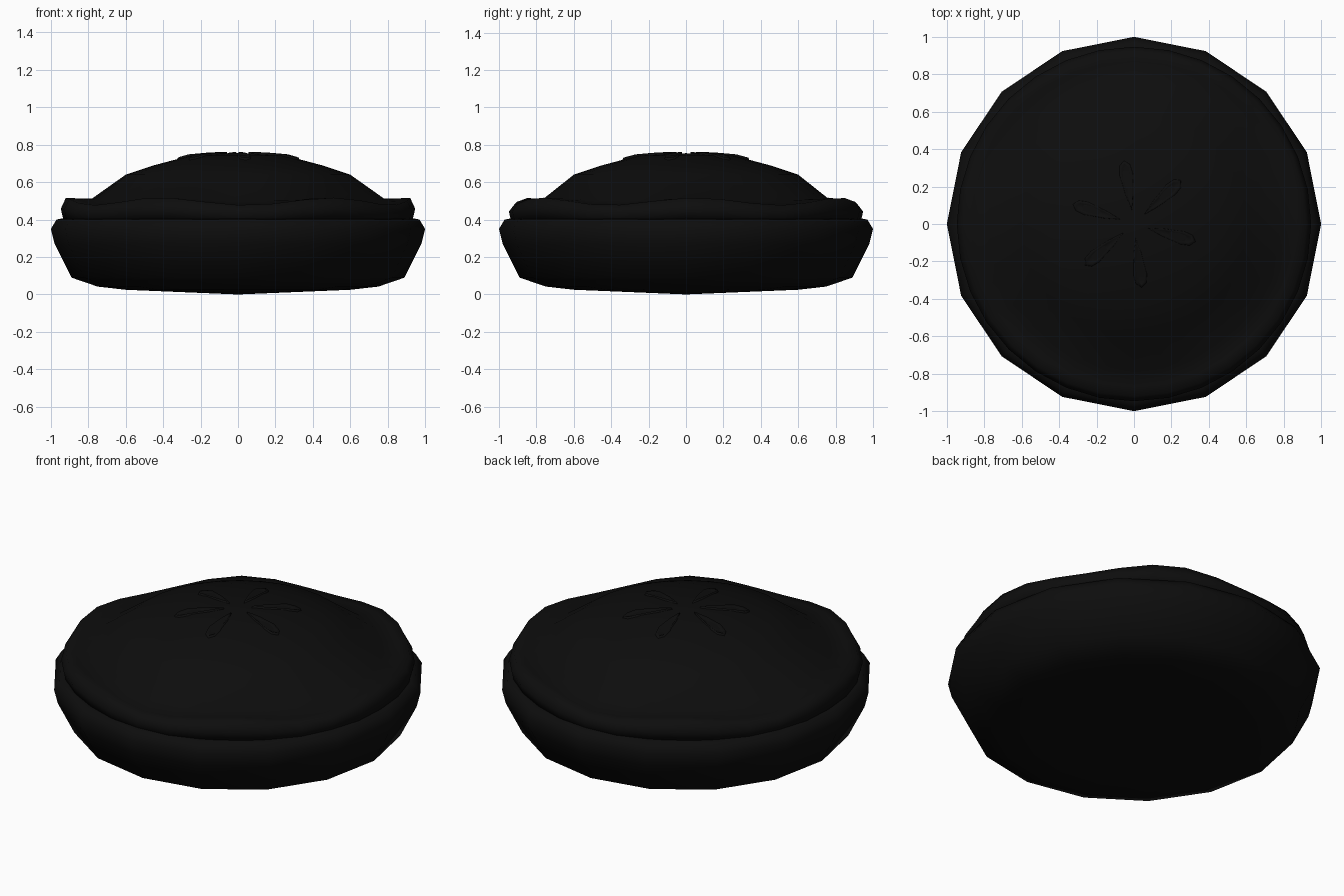
import bpy, bmesh, math
from mathutils import Vector

cube = bpy.data.objects.get("Cube")
if cube:
    bpy.data.objects.remove(cube, do_unlink=True)

black = bpy.data.materials.new("soft black")
black.use_nodes = True
black.diffuse_color = (0.004, 0.004, 0.004, 1)
shader = next(n for n in black.node_tree.nodes if n.type == 'BSDF_PRINCIPLED')
shader.inputs["Base Color"].default_value = black.diffuse_color
shader.inputs["Roughness"].default_value = 0.8


def finish(name, bm):
    bmesh.ops.recalc_face_normals(bm, faces=bm.faces)
    for f in bm.faces:
        f.smooth = True
    mesh = bpy.data.meshes.new(name)
    bm.to_mesh(mesh)
    bm.free()
    mesh.materials.append(black)
    obj = bpy.data.objects.new(name, mesh)
    bpy.context.collection.objects.link(obj)
    return obj


def bridge(bm, a, b):
    for i in range(len(a)):
        j = (i + 1) % len(a)
        bm.faces.new((a[i], a[j], b[j], b[i]))


def lathe(name, profile, sides, ripple=lambda r, a: 0.0, close_end=True):
    """Revolve (radius, height) points; the first point is a pole."""
    bm = bmesh.new()
    pole = bm.verts.new((0, 0, profile[0][1]))
    rings = []
    for r, z in profile[1:]:
        ring = []
        for i in range(sides):
            a = math.tau * i / sides
            ring.append(bm.verts.new((r * math.cos(a), r * math.sin(a), z + ripple(r, a))))
        rings.append(ring)
    for i in range(sides):
        bm.faces.new((pole, rings[0][i], rings[0][(i + 1) % sides]))
    for a, b in zip(rings, rings[1:]):
        bridge(bm, a, b)
    if close_end:
        bm.faces.new(rings[-1])
    return finish(name, bm)


# Sixteen-sided dish with a rounded lip
lathe("pie_dish", [(0, 0), (0.6, 0.025), (0.75, 0.042), (0.89, 0.09), (0.98, 0.27),
                   (1.0, 0.35), (0.97, 0.4), (0.92, 0.41), (0.88, 0.37)], 16)

# Domed crust with a rippled, crimped edge
dome = [(0, 0.755), (0.25, 0.743), (0.45, 0.69), (0.6, 0.64), (0.78, 0.505),
        (0.87, 0.495), (0.92, 0.497), (0.947, 0.45), (0.935, 0.4), (0.88, 0.38)]


def crimp(r, a):
    strength = 0.02 if 0.86 < r < 0.93 else 0.008 if r > 0.7 else 0
    return -strength * math.cos(6 * (a + math.radians(87)))


lathe("top_crust", dome, 32, crimp)


def dome_height(r):
    for (r0, z0), (r1, z1) in zip(dome, dome[1:]):
        if r <= r1:
            return z0 + (z1 - z0) * (r - r0) / (r1 - r0)


# Six petal-shaped vents, each a low ridge around a shallow hollow
outline = [(0.07, 0), (0.16, 0.022), (0.27, 0.038), (0.32, 0.03),
           (0.345, 0), (0.32, -0.03), (0.27, -0.038), (0.16, -0.022)]
for n, degrees in enumerate((-16, 43, 99, 162, 220, 277)):
    angle = math.radians(degrees)
    along = Vector((math.cos(angle), math.sin(angle), 0))
    across = Vector((-along.y, along.x, 0))
    bm = bmesh.new()
    rings = []
    for scale, lift in ((1, -0.006), (0.85, 0.011), (0.55, 0.002)):
        ring = []
        for u, v in outline:
            u = 0.23 + (u - 0.23) * (1 - (1 - scale) * 0.4)
            p = along * u + across * v * scale
            p.z = dome_height(p.length) + lift
            ring.append(bm.verts.new(p))
        rings.append(ring)
    bridge(bm, rings[0], rings[1])
    bridge(bm, rings[1], rings[2])
    bm.faces.new(rings[2])
    finish(f"crust_vent_{n + 1}", bm)
